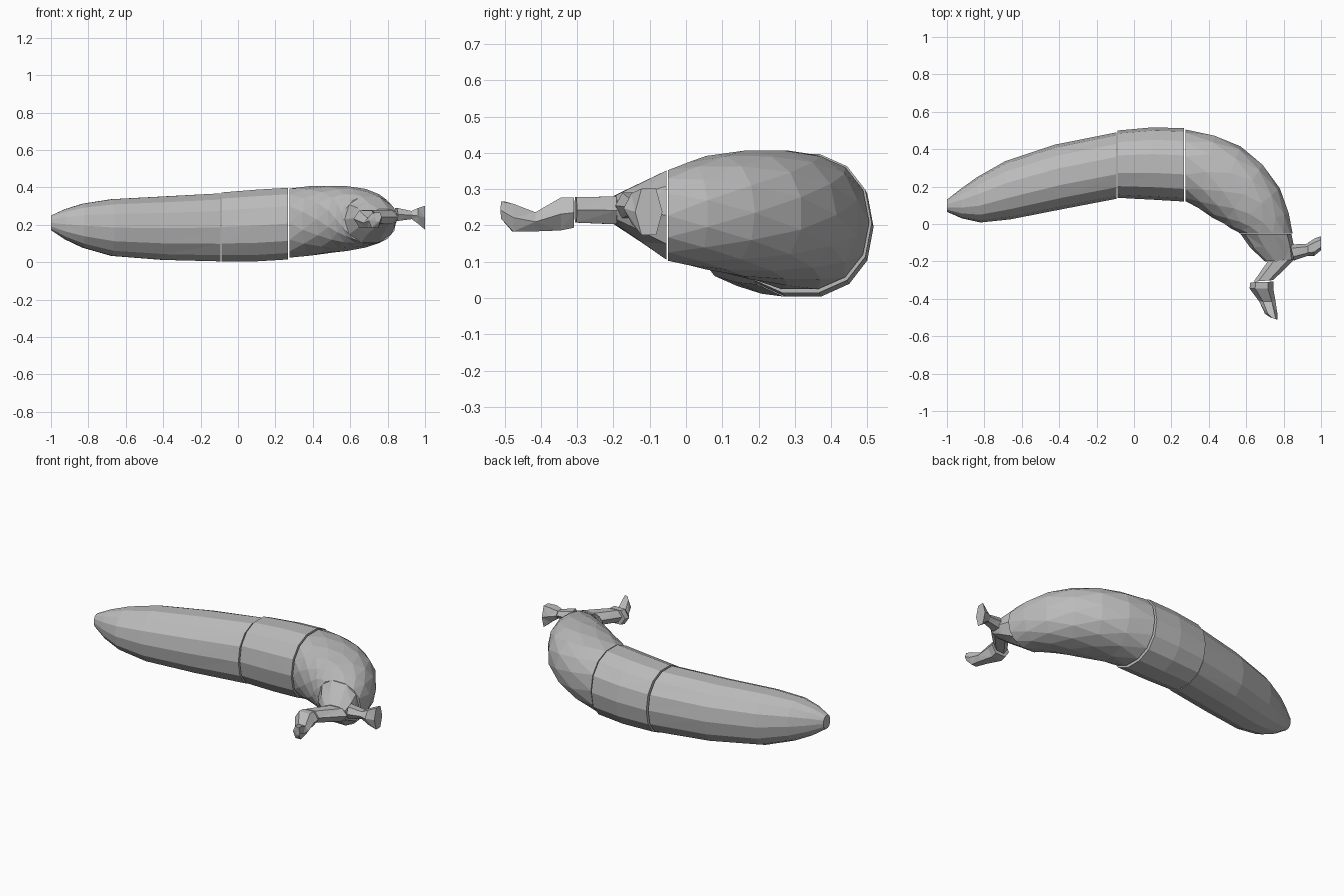
import bpy, bmesh, math
from mathutils import Vector

grey = bpy.data.materials.new("plain grey")
grey.diffuse_color = (0.5, 0.5, 0.5, 1)


def loft(name, rows, sides, twist=0.0, power=0.9):
    """Skin rings given as outer x, y, inner x, y, bottom z, top z."""
    bm = bmesh.new()
    rings = []
    for i, (xo, yo, xi, yi, z0, z1) in enumerate(rows):
        mid = Vector(((xo + xi) / 2, (yo + yi) / 2, (z0 + z1) / 2))
        side = Vector(((xo - xi) / 2, (yo - yi) / 2, 0))
        up = Vector((0, 0, (z1 - z0) / 2))
        ring = []
        for k in range(sides):
            a = math.tau * (k + twist * (i % 2)) / sides
            c, s = math.cos(a), math.sin(a)
            c = math.copysign(abs(c) ** power, c)
            s = math.copysign(abs(s) ** power, s)
            ring.append(bm.verts.new(mid + side * c + up * s))
        rings.append(ring)
    for i, (r0, r1) in enumerate(zip(rings, rings[1:])):
        for k in range(sides):
            n = (k + 1) % sides
            a, b, c, d = r0[k], r0[n], r1[n], r1[k]
            tris = ((a, b, d), (b, c, d)) if i % 2 == 0 else ((a, b, c), (a, c, d))
            for t in tris:
                bm.faces.new(t)
    bm.faces.new(rings[0])
    bm.faces.new(rings[-1])
    bmesh.ops.recalc_face_normals(bm, faces=bm.faces)
    me = bpy.data.meshes.new(name)
    bm.to_mesh(me)
    bm.free()
    me.materials.append(grey)
    ob = bpy.data.objects.new(name, me)
    bpy.context.collection.objects.link(ob)
    return ob


# Tapered tail section
loft("tail_section", [
    (-1.00, .13, -1.00, .065, .17, .25),
    (-.93, .185, -.92, .03, .12, .285),
    (-.84, .25, -.82, .008, .075, .315),
    (-.69, .335, -.66, .025, .03, .34),
    (-.42, .425, -.38, .08, .008, .355),
    (-.093, .49, -.093, .135, 0, .372)], 14)

# Middle section, a touch larger at the seams
loft("middle_section", [
    (-.087, .50, -.087, .14, 0, .377),
    (.10, .517, .10, .13, 0, .392),
    (.268, .512, .268, .12, .01, .402)], 14)

# Curved front section
loft("curved_section", [
    (.276, .505, .276, .122, .02, .398),
    (.43, .477, .345, .08, .035, .407),
    (.57, .415, .42, .033, .048, .41),
    (.69, .32, .48, -.002, .06, .406),
    (.78, .19, .52, -.025, .075, .395),
    (.83, .06, .55, -.042, .09, .375),
    (.848, -.05, .565, -.05, .1, .355)], 14, twist=.5)

# Neck narrowing to the stems
loft("neck", [
    (.842, -.054, .57, -.054, .1, .357),
    (.855, -.12, .62, -.125, .15, .322),
    (.856, -.19, .70, -.20, .2, .285)], 10)

# Bent stem: upper link, elbow and flared tip
loft("bent_stem_upper", [
    (.856, -.19, .715, -.20, .198, .285),
    (.745, -.30, .64, -.308, .203, .283)], 6)
loft("bent_stem_lower", [
    (.747, -.308, .622, -.312, .188, .283),
    (.745, -.345, .618, -.345, .18, .283),
    (.757, -.415, .67, -.415, .18, .24)], 6)
loft("bent_stem_tip", [
    (.757, -.415, .67, -.415, .18, .24),
    (.766, -.475, .70, -.48, .178, .265),
    (.768, -.512, .73, -.50, .215, .27)], 6)

# Short side stem with flared end
loft("side_stem", [
    (.835, -.11, .856, -.195, .215, .295),
    (.935, -.105, .935, -.168, .228, .275)], 6)
loft("side_stem_end", [
    (.93, -.10, .93, -.17, .225, .278),
    (.965, -.078, .962, -.172, .20, .295),
    (1.0, -.065, 1.0, -.14, .165, .31)], 6)
